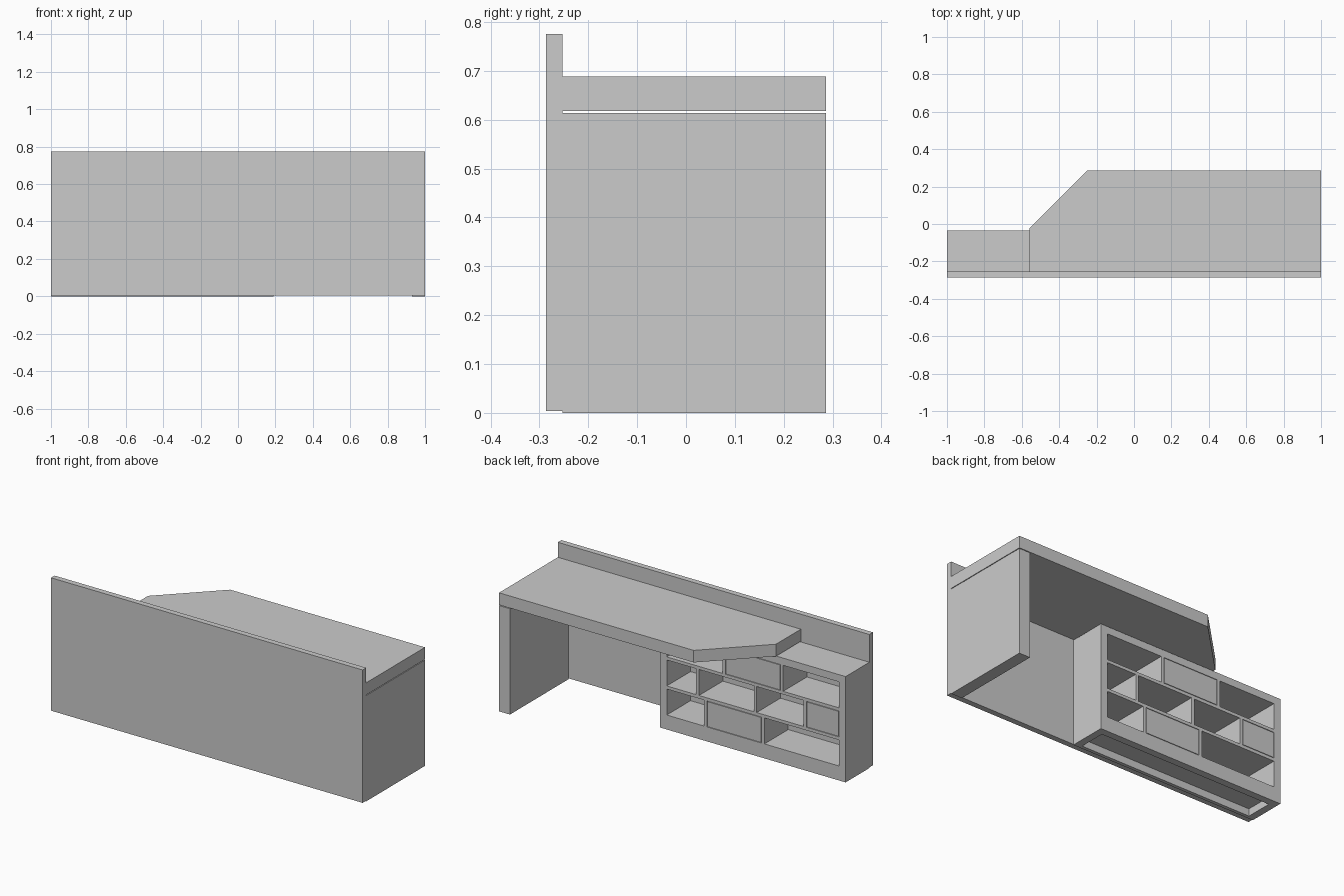
import bpy, bmesh

if "Cube" in bpy.data.objects:
    bpy.data.objects.remove(bpy.data.objects["Cube"])


def prism(name, outline, z0, z1):
    """Extrude a flat outline (counter-clockwise) from z0 to z1."""
    bm = bmesh.new()
    face = bm.faces.new([bm.verts.new((x, y, z0)) for x, y in outline])
    ext = bmesh.ops.extrude_face_region(bm, geom=[face])
    for v in ext["geom"]:
        if isinstance(v, bmesh.types.BMVert):
            v.co.z = z1
    bmesh.ops.recalc_face_normals(bm, faces=bm.faces[:])
    mesh = bpy.data.meshes.new(name)
    bm.to_mesh(mesh)
    bm.free()
    obj = bpy.data.objects.new(name, mesh)
    bpy.context.collection.objects.link(obj)
    return obj


def board(name, x0, x1, y0, y1, z0, z1):
    return prism(name, [(x0, y0), (x1, y0), (x1, y1), (x0, y1)], z0, z1)


WALL = -0.253      # inner face of the front panel
BACK = 0.286       # rear edge of the desk
FACE = -0.035      # open face of the cabinet
L, R = -1.0, 0.19  # cabinet ends
T, S = 0.042, 0.018  # thick and thin board

# Front panel, worktop with a cut corner, and supporting side
board("front_panel", -1, 1, -0.286, WALL, 0.004, 0.775)
prism("worktop", [(-0.56, WALL), (1, WALL), (1, BACK), (-0.25, BACK), (-0.56, -0.025)],
      0.618, 0.688)
board("side_support", 0.93, 1, WALL, BACK, 0, 0.614)

# Hollow plinth
board("plinth_rear", L, R, FACE - T, FACE, 0, T)
board("plinth_front", L + T, R - T, WALL, WALL + 0.02, 0, T)
# Cabinet shell
for side, x in (("left", L), ("right", R - T)):
    board(f"plinth_{side}", x, x + T, WALL, FACE - T, 0, T)
    board(f"cabinet_{side}", x, x + T, WALL, FACE, T, 0.614 - T)
board("cabinet_top", L, R, WALL, FACE, 0.614 - T, 0.614)
board("cabinet_bottom", L + T, R - T, WALL, FACE, T, 2 * T)

# Rows from bottom to top: divider positions and the compartment with a door
rows = [((-0.47, -0.10), 1), ((-0.74, -0.42, -0.05), 0), ((-0.59, -0.22), 1)]
bottom, top = 2 * T, 0.614 - T
height = (top - bottom - 2 * S) / 3
gap = 0.003
for i, (dividers, door) in enumerate(rows):
    z0 = bottom + i * (height + S)
    z1 = z0 + height
    if i < 2:
        board(f"shelf_{i + 1}", L + T, R - T, WALL, FACE, z1, z1 + S)
    for j, x in enumerate(dividers):
        board(f"divider_{i + 1}_{j + 1}", x - S / 2, x + S / 2, WALL, FACE, z0, z1)
    edges = [L + T - S / 2, *dividers, R - T + S / 2]
    board(f"door_{i + 1}", edges[door] + S / 2 + gap, edges[door + 1] - S / 2 - gap,
          FACE - S, FACE, z0 + gap, z1 - gap)
